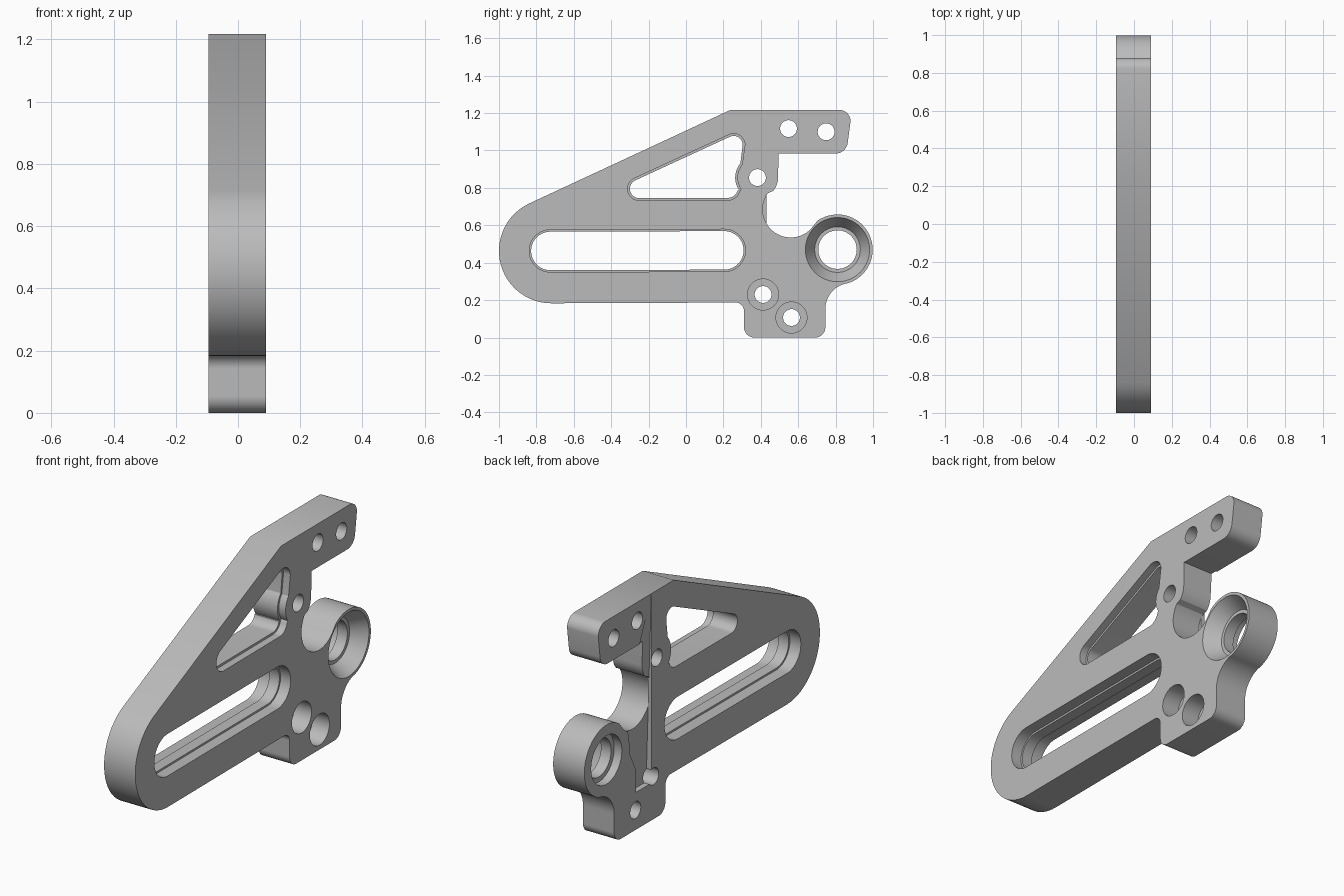
import bpy, bmesh
from math import cos, sin, radians

cube = bpy.data.objects.get("Cube")
if cube:
    bpy.data.objects.remove(cube, do_unlink=True)

X0, X1 = -0.095, 0.09          # plate faces

grey = bpy.data.materials.new("machined_grey")
grey.use_nodes = True
grey.diffuse_color = (0.5, 0.5, 0.5, 1)
grey.node_tree.nodes["Principled BSDF"].inputs["Base Color"].default_value = (0.5, 0.5, 0.5, 1)


def arc(y, z, r, a0, a1):
    """Points on an arc in the side plane, angles in degrees."""
    n = max(4, int(abs(a1 - a0) / 6))
    angles = [radians(a0 + (a1 - a0) * i / n) for i in range(n + 1)]
    return [(y + r * cos(a), z + r * sin(a)) for a in angles]


def circle(y, z, r):
    return arc(y, z, r, 0, 360 - 7.5)


def prism(name, xa, xb, profile, end_profile=None):
    """Solid between two matching side profiles at xa and xb."""
    bm = bmesh.new()
    a = [bm.verts.new((xa, y, z)) for y, z in profile]
    b = [bm.verts.new((xb, y, z)) for y, z in (end_profile or profile)]
    bm.faces.new(a)
    bm.faces.new(b[::-1])
    for i in range(len(a)):
        j = (i + 1) % len(a)
        bm.faces.new((a[i], b[i], b[j], a[j]))
    bmesh.ops.recalc_face_normals(bm, faces=bm.faces)
    mesh = bpy.data.meshes.new(name)
    bm.to_mesh(mesh)
    bm.free()
    mesh.materials.append(grey)
    obj = bpy.data.objects.new(name, mesh)
    bpy.context.collection.objects.link(obj)
    return obj


# Plate outline: foot, pivot boss, notch, top arm, long rounded nose
outline = (
    arc(0.365, 0.055, 0.055, 180, 270)
    + arc(0.69, 0.055, 0.055, 270, 360)
    + arc(0.885, 0.152, 0.14, 180, 104)
    + arc(0.81, 0.47, 0.188, -76, 125)
    + arc(0.56, 0.685, 0.15, -45, -215)
    + arc(0.382, 0.855, 0.11, -40, 0)
    + [(0.495, 0.984)]
    + arc(0.80, 1.049, 0.065, -90, -5)
    + arc(0.82, 1.157, 0.06, 0, 90)
    + [(0.238, 1.217)]
    + arc(-0.72, 0.463, 0.28, 115.3, 270)
    + arc(0.265, 0.142, 0.045, 90, 0)
)
plate = prism("bracket_plate", X0, X1, outline)
helpers = []


def combine(obj, operation="DIFFERENCE"):
    obj.hide_render = True
    mod = plate.modifiers.new(obj.name, "BOOLEAN")
    mod.operation, mod.solver, mod.object = operation, "EXACT", obj
    helpers.append(obj)


def slot(d):
    return arc(-0.725, 0.463, 0.113 + d, 90, 270) + arc(0.205, 0.466, 0.113 + d, -90, 90)


def window(d):
    return (arc(-0.25, 0.795, 0.062 + d, 115, 270)
            + arc(0.225, 0.80, 0.065 + d, 270, 345)
            + arc(0.382, 0.855, 0.107 - d, 215, 140)
            + arc(0.255, 1.03, 0.06 + d, 0, 115))


# Thin lip left standing along the groove edge
combine(prism("groove_lip", X0, X0 + 0.02,
              [(0.39, 0.6), (0.43, 0.6), (0.43, 0.79), (0.39, 0.79)]), "UNION")

# Tapering groove on the rear face, deeper towards the foot
groove = prism("groove_cutter", -0.2, X0,
               [(0.43, 0.2), (0.56, 0.2), (0.56, 0.32), (0.61, 0.42), (0.62, 0.52),
                (0.65, 0.62), (0.56, 0.9), (0.53, 0.98), (0.43, 1.21)])
for v in groove.data.vertices:
    if v.co.x > -0.15:
        v.co.x = X0 + 0.03 * (1.22 - v.co.z)
combine(groove)

# Long slot and triangular window, each with a narrow inner ledge
combine(prism("slot_cutter", -0.2, 0.2, slot(-0.01)))
combine(prism("slot_step_right", 0.03, 0.2, slot(0)))
combine(prism("slot_step_left", -0.2, -0.03, slot(0)))
combine(prism("window_cutter", -0.2, 0.2, window(-0.012)))
combine(prism("window_step", 0.05, 0.2, window(0)))

# Through holes, two of them counterbored
for i, (y, z, bore) in enumerate([(0.548, 1.117, 0), (0.749, 1.10, 0), (0.382, 0.855, 0),
                                  (0.412, 0.23, 0.083), (0.564, 0.107, 0.083)]):
    combine(prism(f"bolt_hole_{i}", -0.2, 0.2, circle(y, z, 0.045)))
    if bore:
        combine(prism(f"counterbore_{i}", -0.01, 0.2, circle(y, z, bore)))

# Pivot hole: countersunk one side, shallow recess on the other
py, pz = 0.81, 0.47
combine(prism("pivot_hole", -0.2, 0.2, circle(py, pz, 0.103)))
combine(prism("pivot_countersink", 0.01, X1 + 0.01, circle(py, pz, 0.122), circle(py, pz, 0.178)))
combine(prism("pivot_recess", -0.2, -0.05, circle(py, pz, 0.13)))

# Bake the cuts and remove the helpers
bpy.context.view_layer.update()
graph = bpy.context.evaluated_depsgraph_get()
baked = bpy.data.meshes.new_from_object(plate.evaluated_get(graph))
plate.modifiers.clear()
plate.data = baked
for h in helpers:
    bpy.data.objects.remove(h, do_unlink=True)
baked.materials.clear()
baked.materials.append(grey)
for p in baked.polygons:
    p.material_index = 0

bpy.ops.object.select_all(action="DESELECT")
plate.select_set(True)
bpy.context.view_layer.objects.active = plate
bpy.ops.object.shade_smooth_by_angle(angle=radians(25))
